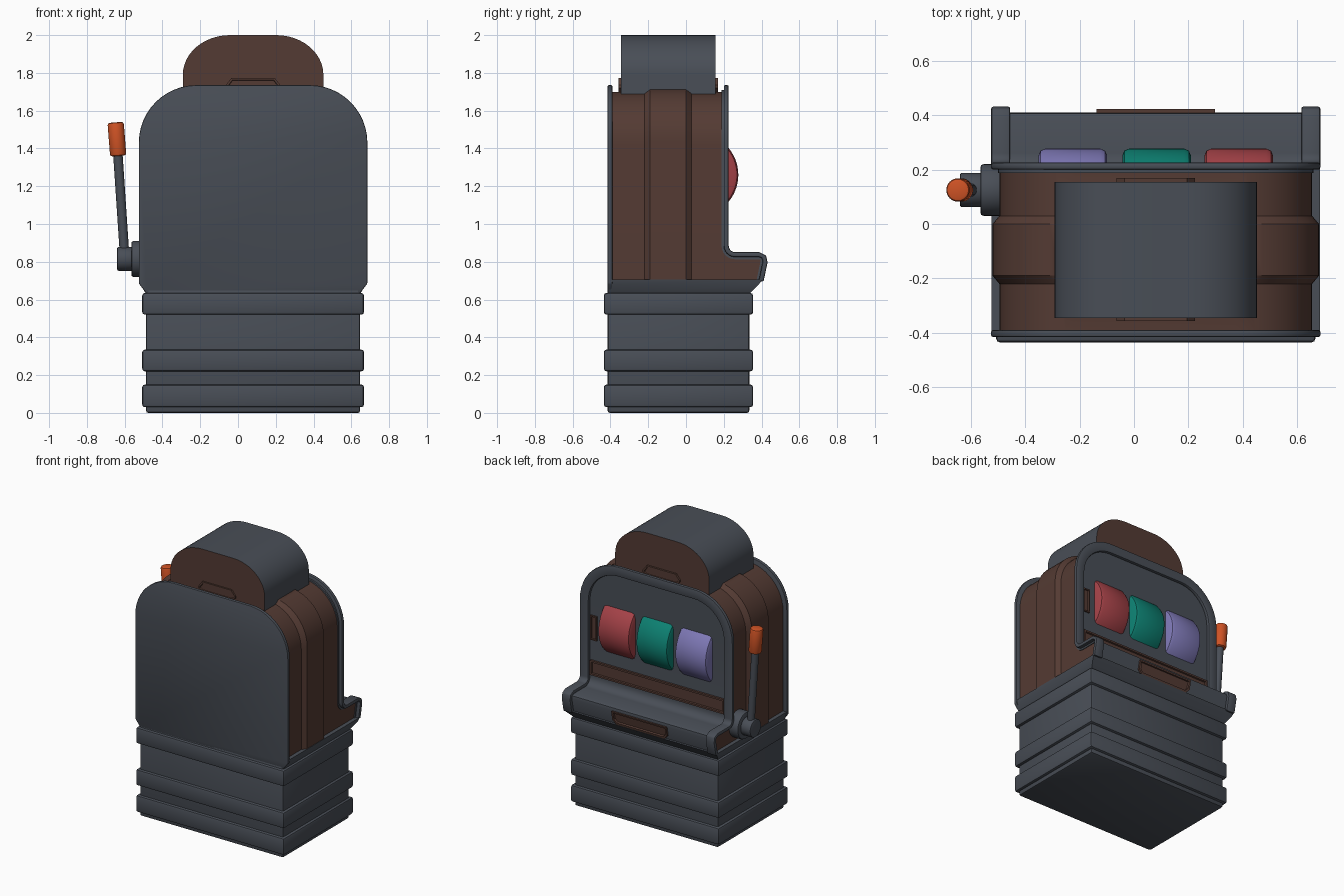
import bpy, bmesh, math
from mathutils import Vector

if "Cube" in bpy.data.objects:
    bpy.data.objects.remove(bpy.data.objects["Cube"])

CX = 0.08            # centre line of the cabinet in x
HW, TOP, R = 0.605, 1.735, 0.305   # panel half width, height, corner radius


def material(name, rgb):
    m = bpy.data.materials.new(name)
    m.diffuse_color = (*rgb, 1)
    m.use_nodes = True
    m.node_tree.nodes["Principled BSDF"].inputs["Base Color"].default_value = m.diffuse_color
    return m


GRAY = material("slate gray", (0.066, 0.076, 0.094))
BROWN = material("dark brown", (0.088, 0.043, 0.033))
ORANGE = material("orange", (0.62, 0.085, 0.018))
RED = material("red", (0.38, 0.055, 0.065))
TEAL = material("teal", (0.004, 0.22, 0.17))
VIOLET = material("violet", (0.21, 0.19, 0.47))


def loft(name, rings, mat, bevel=0.0, inset=None, caps=None):
    """Skin closed rings of points; optional inset on the last cap, bevel and cap colour."""
    bm = bmesh.new()
    vs = [[bm.verts.new(p) for p in ring] for ring in rings]
    n = len(vs[0])
    for a, b in zip(vs, vs[1:]):
        for i in range(n):
            bm.faces.new((a[i], a[(i + 1) % n], b[(i + 1) % n], b[i]))
    ends = [bm.faces.new(vs[0]), bm.faces.new(vs[-1])]
    bmesh.ops.recalc_face_normals(bm, faces=bm.faces)
    if caps:
        for f in ends:
            f.material_index = 1
    if inset:
        bmesh.ops.inset_region(bm, faces=[ends[1]], thickness=inset[0])
        bmesh.ops.inset_region(bm, faces=[ends[1]], thickness=0.003, depth=-inset[1])
    if bevel:
        edges = [e for e in bm.edges if e.calc_face_angle(0) > math.radians(35)]
        bmesh.ops.bevel(bm, geom=edges, offset=bevel, segments=2, profile=0.5,
                        affect='EDGES', clamp_overlap=True)
    me = bpy.data.meshes.new(name)
    bm.to_mesh(me)
    bm.free()
    me.materials.append(mat)
    if caps:
        me.materials.append(caps)
    ob = bpy.data.objects.new(name, me)
    ob.location.x = CX
    bpy.context.collection.objects.link(ob)
    return ob


def rect(hw, y0, y1, z):
    return [(-hw, y0, z), (hw, y0, z), (hw, y1, z), (-hw, y1, z)]


def box(name, hw, y0, y1, z0, z1, mat, bevel=0.0):
    return loft(name, [rect(hw, y0, y1, z0), rect(hw, y0, y1, z1)], mat, bevel)


def arch(hw, z0, ztop, rx, rz, n=12):
    """Outline in (x, z) with rounded upper corners."""
    half = [(hw, z0)]
    for i in range(n + 1):
        t = math.pi / 2 * i / n
        half.append((hw - rx + rx * math.cos(t), ztop - rz + rz * math.sin(t)))
    return half + [(-x, z) for x, z in reversed(half)]


def at_y(outline, y):
    return [(x, y, z) for x, z in outline]


def rod(name, a, b, r, mat, bevel=0.0, sides=32):
    """Cylinder between two points (x measured in the world)."""
    a, b = (Vector(p) - Vector((CX, 0, 0)) for p in (a, b))
    q = (b - a).to_track_quat('Z', 'Y')
    ring = [q @ Vector((r * math.cos(2 * math.pi * i / sides),
                        r * math.sin(2 * math.pi * i / sides), 0)) for i in range(sides)]
    return loft(name, [[a + p for p in ring], [b + p for p in ring]], mat, bevel)


# Base: core with three bands and a flared collar
box("base_core", 0.567, -0.415, 0.335, 0.0, 0.66, GRAY, 0.012)
for i, (z0, z1) in enumerate([(0.03, 0.15), (0.22, 0.335), (0.52, 0.635)]):
    box(f"base_band_{i + 1}", 0.587, -0.435, 0.355, z0, z1, GRAY, 0.014)
loft("collar", [rect(0.567, -0.41, 0.335, 0.63), rect(0.597, -0.41, 0.385, 0.68),
                rect(0.603, -0.41, 0.405, 0.705)], GRAY)

# Back plate with tapered foot
plate = [(0.567, 0.635)] + arch(HW, 0.685, TOP, R, R) + [(-0.567, 0.635)]
loft("back_plate", [at_y(plate, -0.415), at_y(plate, -0.39)], GRAY, 0.006)

# Brown cabinet body with a raised middle ridge
sections = [(-0.40, 0.575, 1.70), (-0.22, 0.575, 1.70), (-0.19, 0.60, 1.717),
            (0.0, 0.60, 1.717), (0.03, 0.575, 1.70), (0.198, 0.575, 1.70)]
loft("cabinet_body", [at_y(arch(w, 0.70, t, 0.28, 0.28), y) for y, w, t in sections], BROWN)

# Shelf side profile (y, z) from the bottom of the lip up to the upright panel
profile = [(0.385, 0.70), (0.406, 0.80), (0.403, 0.818), (0.388, 0.825)]
for i in range(7):
    t = math.pi / 2 * i / 6
    profile.append((0.26 - 0.06 * math.sin(t), 0.885 - 0.06 * math.cos(t)))
side = profile + [(0.15, 0.885), (0.15, 0.70)]
loft("shelf_body", [[(x, y, z) for y, z in side] for x in (-0.575, 0.575)], BROWN)

# Normals along the profile, pointing out of the machine
normals = []
for i in range(len(profile)):
    a, b = profile[max(i - 1, 0)], profile[min(i + 1, len(profile) - 1)]
    d = Vector((b[0] - a[0], b[1] - a[1])).normalized()
    normals.append((d.y, -d.x))
normals[-1] = (1, 0)

# Gray front sheet following the profile, then the upright arch
rows = [(0.58, p, n) for p, n in zip(profile, normals)]
for i in range(13):
    t = math.pi / 2 * i / 12
    rows.append((HW - R + (R - 0.025) * math.cos(t),
                 (0.20, TOP - R + (R - 0.025) * math.sin(t)), (1, 0)))


def sheet_ring(w, p, n, lo=-0.012, hi=0.003):
    return [(x, p[0] + n[0] * k, p[1] + n[1] * k)
            for x, k in ((-w, lo), (w, lo), (w, hi), (-w, hi))]


loft("front_sheet", [sheet_ring(*r) for r in rows], GRAY)

# Raised rim running up the lip, across the shelf, and around the arch
W, T = 0.07, 0.026
rim = []
for p, n in zip(profile, normals):
    q = (p[0] + n[0] * T, p[1] + n[1] * T)
    rim.append([(HW, *p), (HW, *q), (HW - W, *q), (HW - W, *p)])
for i in range(13):
    t = math.pi / 2 * i / 12
    o, k = ((HW - R + r * math.cos(t), TOP - R + r * math.sin(t)) for r in (R, R - W))
    rim.append([(o[0], 0.20, o[1]), (o[0], 0.20 + T, o[1]),
                (k[0], 0.20 + T, k[1]), (k[0], 0.20, k[1])])
rim += [[(-x, y, z) for x, y, z in ring] for ring in reversed(rim)]
loft("front_rim", rim, GRAY, 0.008)

# Three reels showing through the front
for name, x, mat in (("right_reel", 0.385, RED), ("middle_reel", 0.083, TEAL),
                     ("left_reel", -0.225, VIOLET)):
    rod(name, (x - 0.126, 0.055, 1.26), (x + 0.126, 0.055, 1.26), 0.222, mat, 0.025, 64)


# Brown framed plates on the front
def framed(name, outline, y0, y1, border, depth, lean=0.0, zmid=0.0):
    rings = [[(x, y + (z - zmid) * lean, z) for x, z in outline] for y in (y0, y1)]
    return loft(name, rings, BROWN, 0.0, (border, depth))


def rectangle(x0, x1, z0, z1):
    return [(x0 - CX, z0), (x1 - CX, z0), (x1 - CX, z1), (x0 - CX, z1)]


framed("coin_slot", rectangle(0.56, 0.612, 1.15, 1.325), 0.19, 0.213, 0.012, 0.008)
framed("pay_strip", rectangle(-0.45, 0.61, 0.90, 1.005), 0.19, 0.218, 0.018, 0.012)
tray = [(-0.19, 0.705), (0.19, 0.705), (0.217, 0.735), (0.217, 0.80),
        (-0.217, 0.80), (-0.217, 0.735)]
framed("coin_tray", tray, 0.38, 0.412, 0.016, 0.012, 0.2, 0.75)

# Rounded topper with brown ends and a small badge plate on each end
dome = arch(0.372, 1.68, 2.0, 0.25, 0.21)
loft("topper", [at_y(dome, -0.345), at_y(dome, 0.155)], GRAY, caps=BROWN)
badge = [(-0.12, 1.70), (0.12, 1.70), (0.145, 1.72), (0.145, 1.735), (0.115, 1.773),
         (-0.115, 1.773), (-0.145, 1.735), (-0.145, 1.72)]
framed("topper_badge_front", badge, -0.34, -0.357, 0.012, 0.006)
framed("topper_badge_back", badge, 0.15, 0.169, 0.012, 0.006)

# Lever: hub discs, arm and knob
rod("lever_mount", (-0.48, 0.125, 0.815), (-0.565, 0.125, 0.815), 0.095, GRAY, 0.012)
rod("lever_hub", (-0.55, 0.125, 0.815), (-0.64, 0.125, 0.815), 0.063, GRAY, 0.008)
rod("lever_arm", (-0.60, 0.125, 0.83), (-0.638, 0.125, 1.40), 0.025, GRAY, 0.0, 16)
rod("lever_knob", (-0.634, 0.125, 1.36), (-0.648, 0.125, 1.538), 0.043, ORANGE, 0.012)

# Smooth shading with sharp edges kept
for ob in bpy.context.collection.objects:
    ob.select_set(True)
    bpy.context.view_layer.objects.active = ob
bpy.ops.object.shade_smooth_by_angle(angle=math.radians(35))
